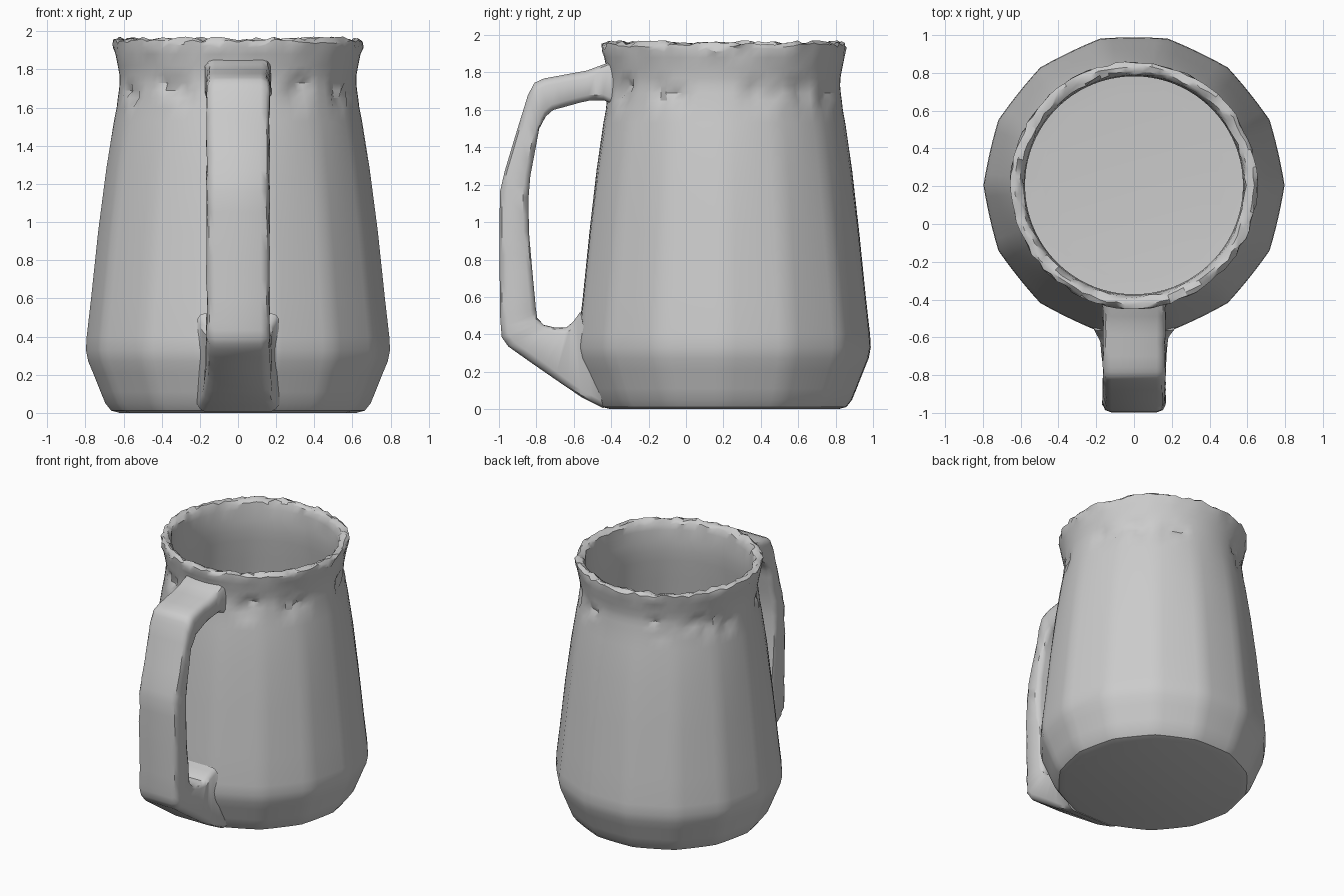
import bpy, bmesh, math, random
from mathutils import Vector

random.seed(4)
cube = bpy.data.objects.get("Cube")
if cube:
    bpy.data.objects.remove(cube, do_unlink=True)

# One plain clay colour
clay = bpy.data.materials.new("grey_clay")
clay.use_nodes = True
GREY = (0.6, 0.6, 0.6, 1)
clay.diffuse_color = GREY
clay.node_tree.nodes["Principled BSDF"].inputs["Base Color"].default_value = GREY

CY = 0.205      # centre of the cup in y
SEG = 84        # lathe steps
SIDES = 14      # soft facets round the belly


def finish(name, bm, angle):
    bmesh.ops.recalc_face_normals(bm, faces=bm.faces)
    mesh = bpy.data.meshes.new(name)
    bm.to_mesh(mesh)
    bm.free()
    mesh.materials.append(clay)
    obj = bpy.data.objects.new(name, mesh)
    bpy.context.collection.objects.link(obj)
    bpy.ops.object.select_all(action='DESELECT')
    obj.select_set(True)
    bpy.context.view_layer.objects.active = obj
    bpy.ops.object.shade_smooth_by_angle(angle=math.radians(angle))
    return obj


def bridge(bm, a, b):
    n = len(a)
    for i in range(n):
        bm.faces.new((a[i], a[(i + 1) % n], b[(i + 1) % n], b[i]))


def facet(a, z):
    """Softly flatten the round section into facets, fading toward the rim."""
    step = 2 * math.pi / SIDES
    local = (a + step / 2) % step - step / 2
    flat = math.cos(step / 2) / math.cos(abs(local) - step / 2)
    amount = 0.7 * max(0.0, min(1.0, (1.8 - z) / 0.9))
    return 1 + amount * (flat - 1)


# Cup: outer wall, lip, inner wall, floor, as (radius, height)
outer = [(0.62, 0.0), (0.665, 0.012), (0.695, 0.05), (0.72, 0.11), (0.76, 0.21),
         (0.785, 0.27), (0.797, 0.33), (0.793, 0.40), (0.77, 0.6), (0.733, 0.95),
         (0.69, 1.28), (0.65, 1.53), (0.636, 1.60), (0.63, 1.65), (0.624, 1.69),
         (0.62, 1.73), (0.621, 1.77), (0.63, 1.82), (0.642, 1.88), (0.651, 1.92)]
lip = [(0.65, 1.948), (0.63, 1.96), (0.605, 1.955), (0.59, 1.935)]
inner = [(0.582, 1.89), (0.577, 1.8), (0.578, 1.73), (0.588, 1.65), (0.61, 1.5),
         (0.65, 1.25), (0.69, 0.95), (0.725, 0.6), (0.735, 0.4), (0.72, 0.28),
         (0.68, 0.16), (0.62, 0.11), (0.5, 0.1)]

# Worn patches round the neck: angles in degrees
WORN = [-58, -28, 20, 38, 62, 118, 142, 160, 208, 238]

bm = bmesh.new()
rings = []
for r, z in outer + lip + inner:
    ring = []
    for i in range(SEG):
        a = 2 * math.pi * i / SEG
        rr, zz = r * facet(a, z), z
        if z > 1.91:                                    # chipped lip
            rr += random.uniform(-0.008, 0.008)
            zz += random.uniform(-0.013, 0.012)
        elif 1.62 < z < 1.76 and r > 0.6:               # pitted neck
            deg = math.degrees(a)
            near = min(abs((deg - w + 180) % 360 - 180) for w in WORN)
            if near < 8 and random.random() < 0.5:
                rr -= random.uniform(0.012, 0.032)
        ring.append(bm.verts.new((rr * math.cos(a), CY + rr * math.sin(a), zz)))
    rings.append(ring)
for a, b in zip(rings, rings[1:]):
    bridge(bm, a, b)
bm.faces.new(rings[0])
bm.faces.new(rings[-1])
finish("cup", bm, 35)

# Handle: matching outer and inner edge points as (y, z), with half width
handle = [((-0.39, 1.86), (-0.385, 1.63), 0.175), ((-0.45, 1.84), (-0.44, 1.652), 0.168),
          ((-0.53, 1.81), (-0.52, 1.65), 0.165), ((-0.64, 1.79), (-0.62, 1.625), 0.165),
          ((-0.76, 1.768), (-0.71, 1.60), 0.165), ((-0.81, 1.745), (-0.75, 1.565), 0.165),
          ((-0.845, 1.68), (-0.785, 1.50), 0.165), ((-0.91, 1.47), (-0.805, 1.39), 0.165),
          ((-0.97, 1.27), (-0.832, 1.25), 0.165), ((-0.995, 1.16), (-0.842, 1.13), 0.165),
          ((-0.997, 0.95), (-0.84, 0.95), 0.165), ((-0.996, 0.7), (-0.82, 0.72), 0.165),
          ((-0.993, 0.48), (-0.803, 0.54), 0.165), ((-0.985, 0.385), (-0.795, 0.485), 0.165),
          ((-0.95, 0.335), (-0.76, 0.45), 0.165), ((-0.83, 0.25), (-0.70, 0.435), 0.166),
          ((-0.70, 0.16), (-0.64, 0.435), 0.17), ((-0.56, 0.065), (-0.605, 0.465), 0.185),
          ((-0.44, 0.005), (-0.565, 0.52), 0.215)]


def refine(sections, steps):
    """Add sections in between, so the edges can wear unevenly."""
    out = []
    for (o, i, w), (o2, i2, w2) in zip(sections, sections[1:]):
        for k in range(steps):
            t = k / steps
            out.append((Vector(o).lerp(Vector(o2), t), Vector(i).lerp(Vector(i2), t),
                        w + (w2 - w) * t))
    last = sections[-1]
    return out + [(Vector(last[0]), Vector(last[1]), last[2])]


bm = bmesh.new()
rings = []
for o, i, w in refine(handle, 2):
    depth = (i - o).length
    half = [(w - 0.045, 0), (w - 0.015, 0.012), (w, 0.04),
            (w, depth - 0.03), (w - 0.012, depth - 0.008), (w - 0.035, depth)]
    section = half + [(-x, d) for x, d in reversed(half)]
    ring = []
    for x, d in section:
        p = o.lerp(i, d / depth)
        worn = random.uniform(-0.006, 0.004) if d > 0 else 0
        ring.append(bm.verts.new((x + math.copysign(worn, x * worn), p.x, p.y - worn * 0.3)))
    rings.append(ring)
for a, b in zip(rings, rings[1:]):
    bridge(bm, a, b)
bm.faces.new(rings[0])
bm.faces.new(rings[-1])
finish("handle", bm, 40)
